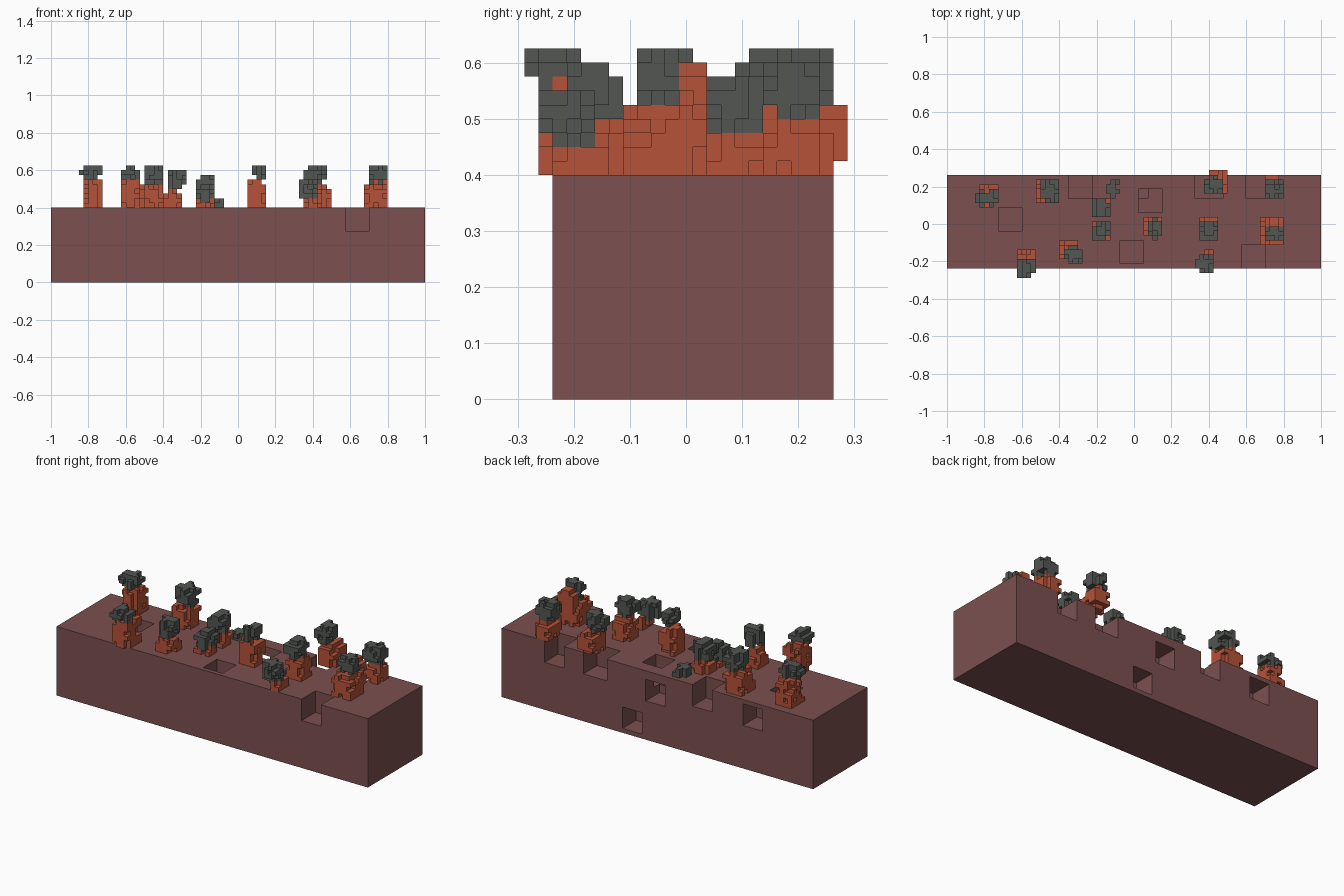
import bpy, bmesh, random
from mathutils import Vector

random.seed(7)
V = 0.025                                # voxel size
ORIGIN = Vector((0, -0.2375, 0.4))       # voxel (0, 0, 0): front edge of the block top

if "Cube" in bpy.data.objects:
    bpy.data.objects.remove(bpy.data.objects["Cube"], do_unlink=True)


def material(name, rgb):
    lin = [((c / 255 + 0.055) / 1.055) ** 2.4 for c in rgb] + [1.0]
    m = bpy.data.materials.new(name)
    m.use_nodes = True
    m.diffuse_color = lin
    bsdf = m.node_tree.nodes["Principled BSDF"]
    bsdf.inputs["Base Color"].default_value = lin
    bsdf.inputs["Roughness"].default_value = 0.9
    return m


BROWN = material("earth_brown", (124, 80, 80))
ORANGE = material("rust_orange", (181, 82, 56))
GREY = material("dark_grey", (82, 86, 82))


def add_object(name, bm, mat):
    mesh = bpy.data.meshes.new(name)
    bm.to_mesh(mesh)
    bm.free()
    mesh.materials.append(mat)
    ob = bpy.data.objects.new(name, mesh)
    bpy.context.scene.collection.objects.link(ob)
    return ob


def box(name, lo, hi, mat):
    bm = bmesh.new()
    bmesh.ops.create_cube(bm, size=1)
    lo, hi = Vector(lo), Vector(hi)
    for v in bm.verts:
        v.co = (lo + hi) / 2 + v.co * (hi - lo)
    return add_object(name, bm, mat)


# Ground block
block = box("ground_block", (-1, -0.2375, 0), (1, 0.2625, 0.4), BROWN)


# Cubic pits cut into the block: minimum corner in voxels, width in x
def pit(x, y, z, width=5):
    lo = ORIGIN + Vector((x, y, z)) * V
    hi = lo + Vector((width, 5, 5)) * V
    if y == 0:
        lo.y -= 0.02                     # open to the front
    if y == 15:
        hi.y += 0.02                     # open to the back
    if z == -5:
        hi.z += 0.02                     # open to the top
    cutter = box("pit_cutter", lo, hi, BROWN)
    cutter.hide_render = True
    mod = block.modifiers.new("pit", 'BOOLEAN')
    mod.operation, mod.solver, mod.object = 'DIFFERENCE', 'EXACT', cutter
    bpy.context.view_layer.objects.active = block
    bpy.ops.object.modifier_apply(modifier=mod.name)
    bpy.data.objects.remove(cutter, do_unlink=True)


pit(23, 0, -5)                           # front edge
pit(-29, 8, -5)                          # top surface
pit(-3, 1, -5)
pit(1, 12, -5)
pit(24, 15, -5)                          # back edge
pit(13, 15, -5, 6)
pit(-14, 15, -5)
pit(-2, 15, -7)                          # back face
pit(4, 15, -15)
pit(-27, 15, -6)


# Knobbly lump: voxel box without corners, with some edge cells missing
def lump(x, y, z, flat_base=False):
    cells = set()
    for i in range(*x):
        for j in range(*y):
            for k in range(*z):
                ends = [i in (x[0], x[1] - 1), j in (y[0], y[1] - 1),
                        k == z[1] - 1 or (k == z[0] and not flat_base)]
                n = sum(ends)
                drop = (0, 0.12, 0.5, 1)[n]
                if random.random() >= drop:
                    cells.add((i, j, k))
    return cells


# Mesh of the exposed faces of a set of cells
def voxel_object(name, cells, mat):
    bm = bmesh.new()
    verts = {}

    def vert(p):
        if p not in verts:
            verts[p] = bm.verts.new(ORIGIN + Vector(p) * V)
        return verts[p]

    for c in cells:
        for axis in range(3):
            for side in (0, 1):
                near = list(c)
                near[axis] += 2 * side - 1
                if tuple(near) in cells:
                    continue
                quad = []
                for a, b in ((0, 0), (1, 0), (1, 1), (0, 1)):
                    p = list(c)
                    p[axis] += side
                    p[(axis + 1) % 3] += a
                    p[(axis + 2) % 3] += b
                    quad.append(vert(tuple(p)))
                bm.faces.new(quad if side else quad[::-1])
    return add_object(name, bm, mat)


count = 0


# Plant: orange stem standing on the block and a grey cap
def plant(stem, cap, extra=None):
    global count
    count += 1
    cap_cells = lump(*cap, flat_base=cap[2][0] == 0)
    if stem:
        x, y, top = stem
        mid = max(2, (top + 1) // 2)
        cells = lump(x, y, (0, mid), True) | lump(x, y, (mid - 1, top), True)
        if extra:
            cells |= lump(*extra, flat_base=True)
        voxel_object(f"plant_stem_{count}", cells - cap_cells, ORANGE)
    voxel_object(f"plant_cap_{count}", cap_cells, GREY)


plant(((-33, -29), (13, 18), 6), ((-34, -29), (13, 17), (6, 9)))
plant(((-25, -21), (-1, 4), 7), ((-25, -21), (-2, 2), (6, 9)))
plant(((-21, -16), (14, 19), 5), ((-20, -16), (14, 19), (5, 9)))
plant(((-16, -12), (2, 6), 4), ((-15, -11), (1, 5), (4, 8)))
plant(((-9, -5), (11, 15), 3), ((-9, -5), (11, 15), (3, 7)))
plant(None, ((-6, -3), (15, 19), (0, 2)))
plant(((-9, -5), (6, 10), 2), ((-9, -5), (6, 10), (1, 5)))
plant(((2, 6), (7, 11), 6), ((3, 6), (6, 11), (6, 9)))
plant(((14, 17), (0, 4), 3), ((13, 17), (-1, 3), (2, 6)))
plant(((14, 18), (7, 11), 5), ((14, 18), (6, 10), (5, 9)))
plant(((16, 20), (16, 20), 5), ((15, 19), (16, 20), (5, 9)),
      ((16, 20), (18, 21), (1, 5)))
plant(((28, 32), (15, 20), 4), ((28, 32), (15, 19), (4, 8)))
plant(((27, 32), (5, 11), 5), ((28, 32), (6, 9), (5, 9)),
      ((28, 32), (9, 11), (4, 8)))
